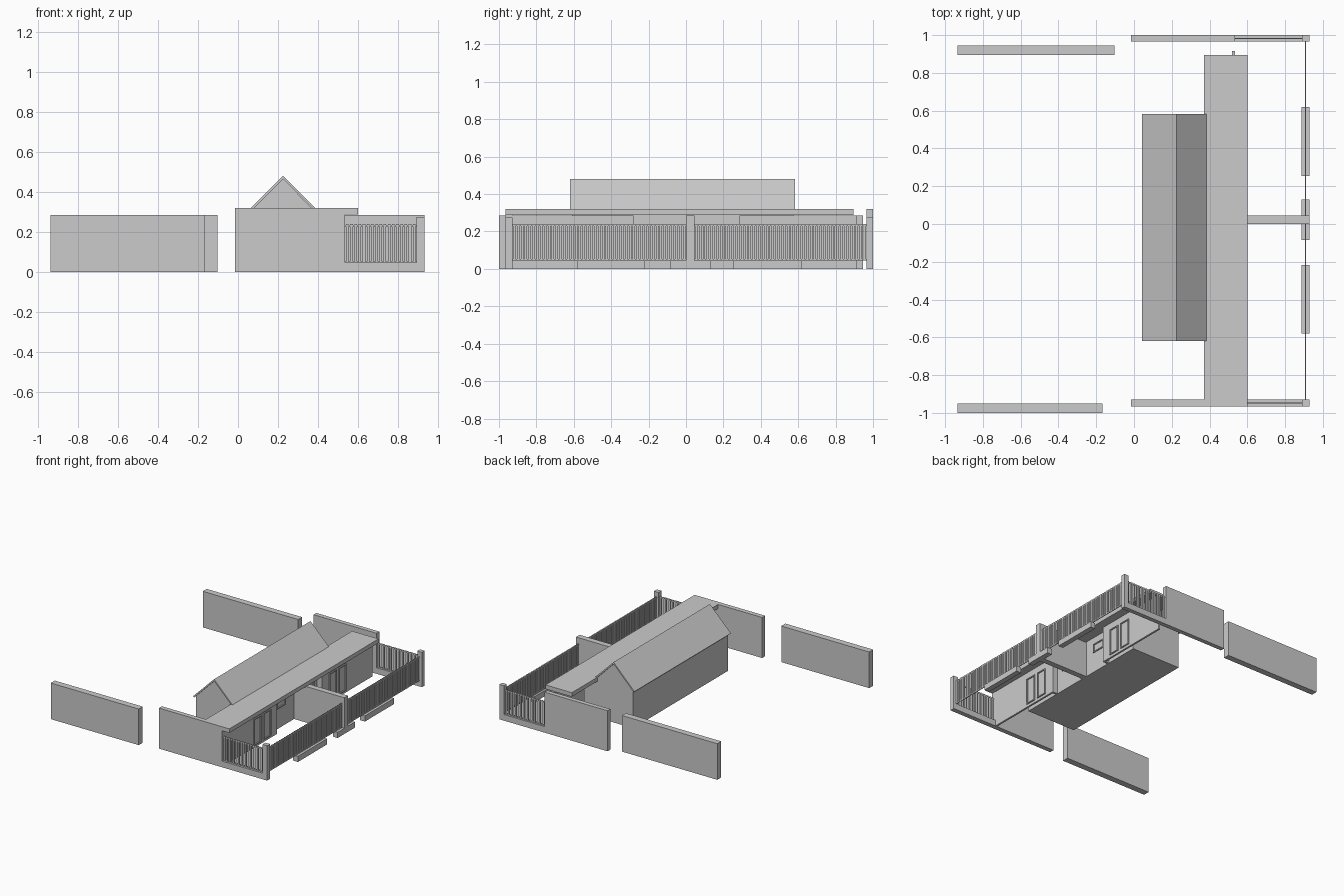
import bpy, bmesh

if "Cube" in bpy.data.objects:
    bpy.data.objects.remove(bpy.data.objects["Cube"])


def boxes(name, spans):
    """One object from a list of (x0, x1, y0, y1, z0, z1) boxes."""
    bm = bmesh.new()
    for x0, x1, y0, y1, z0, z1 in spans:
        r = bmesh.ops.create_cube(bm, size=1)
        for v in r["verts"]:
            v.co.x = (x0 + x1) / 2 + v.co.x * (x1 - x0)
            v.co.y = (y0 + y1) / 2 + v.co.y * (y1 - y0)
            v.co.z = (z0 + z1) / 2 + v.co.z * (z1 - z0)
    return finish(name, bm)


def prism(name, profile, y0, y1):
    """Extrude an xz profile along y."""
    bm = bmesh.new()
    f = bm.faces.new([bm.verts.new((x, y0, z)) for x, z in profile])
    r = bmesh.ops.extrude_face_region(bm, geom=[f])
    verts = [g for g in r["geom"] if isinstance(g, bmesh.types.BMVert)]
    bmesh.ops.translate(bm, vec=(0, y1 - y0, 0), verts=verts)
    return finish(name, bm)


def finish(name, bm):
    bmesh.ops.recalc_face_normals(bm, faces=bm.faces)
    me = bpy.data.meshes.new(name)
    bm.to_mesh(me)
    bm.free()
    ob = bpy.data.objects.new(name, me)
    bpy.context.collection.objects.link(ob)
    return ob


def fence(name, axis, a, b, at):
    """Flat vertical bars with thin rails, running along one axis."""
    n = round((b - a) / 0.0205)
    step = (b - a) / n
    runs = [(a + (i + .5) * step - .0065, a + (i + .5) * step + .0065, .045, .24)
            for i in range(n)]
    runs += [(a, b, .045, .053), (a, b, .228, .236)]
    out = []
    for p, q, z0, z1 in runs:
        t = .003
        if axis == "x":
            out.append((p, q, at - t, at + t, z0, z1))
        else:
            out.append((at - t, at + t, p, q, z0, z1))
    return boxes(name, out)


# free-standing garden walls
boxes("garden_wall_front", [(-.935, -.167, -1, -.95, 0, .285)])
boxes("garden_wall_back", [(-.935, -.102, .896, .945, 0, .285)])

# side boundaries: tall wall, low plinth, corner post and bar fence
for side, y0, y1 in (("front", -.965, -.928), ("back", .965, 1.0)):
    boxes("side_wall_" + side, [(-.015, .535, y0, y1, 0, .32)])
    boxes("side_plinth_" + side, [(.535, .89, y0, y1, 0, .048)])
    boxes("corner_post_" + side, [(.89, .93, y0, y1, 0, .275)])
    fence("side_fence_" + side, "x", .535, .89, (y0 + y1) / 2)

# street fence with plinth segments between the gates
fence("street_fence_a", "y", -.928, 0, .907)
fence("street_fence_b", "y", .045, .965, .907)
boxes("street_plinths", [(.888, .93, a, b, 0, .045)
                         for a, b in ((-.58, -.218), (-.085, .13), (.255, .62))])

# wall dividing the two yards
boxes("dividing_wall", [(.48, .93, 0, .045, 0, .285)])

# house body with gable ends
prism("house_body", [(.06, 0), (.49, 0), (.49, .288), (.40, .288),
                     (.225, .465), (.06, .30)], -.61, .575)

# thin gable roof
prism("gable_roof", [(.042, .297), (.225, .48), (.387, .318), (.372, .318),
                     (.225, .465), (.05, .289)], -.62, .583)

# flat porch roof
boxes("porch_roof", [(.37, .6, -.93, .896, .288, .32),
                     (.535, .6, -.965, -.93, .288, .32)])

# facade panels of the two halves
boxes("facade_panels", [(.52, .535, -.93, -.28, 0, .286),
                        (.52, .535, .285, .915, 0, .286)])
boxes("facade_returns", [(.49, .53, -.295, -.28, 0, .286),
                         (.49, .53, .285, .30, 0, .286)])


def frame(y0, y1, z0, z1, x, t=.008):
    """Rectangular frame standing proud of the wall."""
    return [(x, x + t, y0, y0 + t, z0, z1), (x, x + t, y1 - t, y1, z0, z1),
            (x, x + t, y0, y1, z1 - t, z1), (x, x + t, y0, y1, z0, z0 + t)]


# door and window frames
doors, windows = [], []
for y in (-.57, -.45, .37, .49):
    doors += frame(y, y + .09, .02, .23, .535)
for y0, y1 in ((-.22, -.11), (.13, .245)):
    windows += frame(y0, y1, .16, .23, .49)
boxes("door_frames", doors)
boxes("window_frames", windows)
